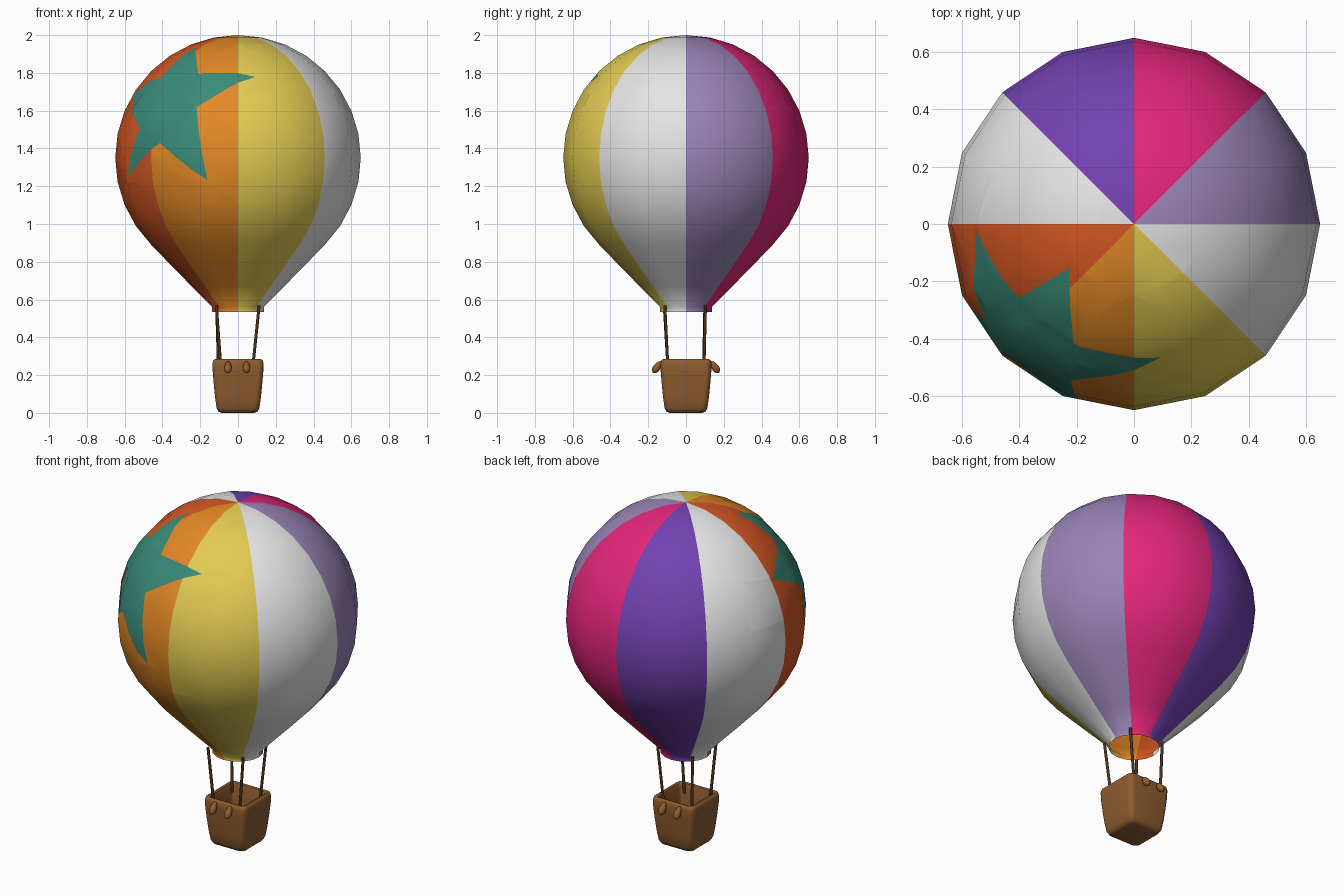
import bpy, bmesh, math
from mathutils import Vector

if "Cube" in bpy.data.objects:
    bpy.data.objects.remove(bpy.data.objects["Cube"])


def material(name, rgb):
    m = bpy.data.materials.new(name)
    m.diffuse_color = (*rgb, 1)
    m.use_nodes = True
    m.node_tree.nodes["Principled BSDF"].inputs["Base Color"].default_value = m.diffuse_color
    return m


LAVENDER = material("lavender", (.32, .23, .47))
PINK = material("pink", (.77, .019, .20))
PURPLE = material("purple", (.17, .054, .44))
WHITE = material("white", (.78, .78, .78))
RED_ORANGE = material("red orange", (.67, .095, .017))
ORANGE = material("orange", (.77, .25, .019))
YELLOW = material("yellow", (.77, .60, .084))
TEAL = material("teal", (.042, .26, .19))
BROWN = material("wicker brown", (.27, .108, .029))
ROPE = material("rope brown", (.07, .036, .013))


def finish(bm, name, mats, angle=40):
    bmesh.ops.recalc_face_normals(bm, faces=bm.faces[:])
    me = bpy.data.meshes.new(name)
    bm.to_mesh(me)
    bm.free()
    ob = bpy.data.objects.new(name, me)
    bpy.context.collection.objects.link(ob)
    for m in mats:
        me.materials.append(m)
    bpy.ops.object.select_all(action='DESELECT')
    ob.select_set(True)
    bpy.context.view_layer.objects.active = ob
    bpy.ops.object.shade_smooth_by_angle(angle=math.radians(angle))
    return ob


def skin(bm, loops):
    """Join equal-length rings of points with quads."""
    rings = [[bm.verts.new(p) for p in loop] for loop in loops]
    n = len(rings[0])
    for a, b in zip(rings, rings[1:]):
        for i in range(n):
            j = (i + 1) % n
            bm.faces.new((a[i], a[j], b[j], b[i]))
    return rings


# Envelope: sphere above, 45 degree cone below, open mouth
R, CZ, SEG = .65, 1.35, 16
profile = [(.137, .535), (.137, .56), (.245, .67), (.353, .78)]
for k in range(-4, 8):
    a = math.radians(11.25 * k)
    profile.append((R * math.cos(a), CZ + R * math.sin(a)))
bm = bmesh.new()
rings = skin(bm, [[(r * math.cos(math.tau * i / SEG), r * math.sin(math.tau * i / SEG), z)
                   for i in range(SEG)] for r, z in profile])
tip = bm.verts.new((0, 0, CZ + R))
for i in range(SEG):
    bm.faces.new((rings[-1][i], rings[-1][(i + 1) % SEG], tip))

# Star corners, tips and notches alternating around the outline
centre = Vector((0, 0, CZ))
star = [Vector(p) - centre for p in (
    (-.225, -.153, 1.942), (-.21, -.42, 1.794), (.092, -.47, 1.782), (-.22, -.55, 1.62),
    (-.165, -.62, 1.23), (-.42, -.49, 1.43), (-.59, -.26, 1.25), (-.535, -.34, 1.51),
    (-.555, -.025, 1.688), (-.405, -.26, 1.78))]
axis = sum((p.normalized() for p in star), Vector()).normalized()
edges = list(zip(star, star[1:] + star[:1]))

# Cut the star outline into the envelope
for p, q in edges:
    near = [f for f in bm.faces if (f.calc_center_median() - centre).normalized().dot(axis) > .5]
    geom = set(near)
    for f in near:
        geom.update(f.edges)
        geom.update(f.verts)
    bmesh.ops.bisect_plane(bm, geom=list(geom), dist=1e-5, plane_co=centre,
                           plane_no=p.cross(q).normalized())


def in_star(d):
    if d.dot(axis) <= 0:
        return False
    for p, q in edges:
        s = 1 if axis.dot(p.cross(q)) > 0 else -1
        if all(s * d.dot(u.cross(v)) >= 0 for u, v in ((axis, p), (p, q), (q, axis))):
            return True
    return False


# Eight gores by compass direction, plus the star
for f in bm.faces:
    c = f.calc_center_median()
    f.material_index = int((math.atan2(c.y, c.x) % math.tau) / (math.pi / 4)) % 8
    if in_star(c - centre):
        f.material_index = 8
finish(bm, "envelope", [LAVENDER, PINK, PURPLE, WHITE, RED_ORANGE, ORANGE, YELLOW, WHITE, TEAL], 60)


# Basket: rounded square lofted up the outside, over the rim and down the inside
def rounded_square(h, z, r):
    pts = []
    for k, (sx, sy) in enumerate(((1, 1), (-1, 1), (-1, -1), (1, -1))):
        for i in range(6):
            a = math.pi / 2 * (k + i / 5)
            pts.append((sx * (h - r) + r * math.cos(a), sy * (h - r) + r * math.sin(a), z))
    return pts


bm = bmesh.new()
loops = skin(bm, [rounded_square(h, z, r) for h, z, r in (
    (.085, 0, .03), (.103, .006, .03), (.113, .025, .03), (.121, .08, .03), (.128, .15, .03),
    (.134, .22, .03), (.135, .262, .03), (.131, .278, .028), (.122, .284, .024),
    (.111, .28, .02), (.106, .265, .02), (.102, .15, .02), (.093, .04, .02))])
bm.faces.new(loops[0])
bm.faces.new(loops[-1])
finish(bm, "basket", [BROWN], 50)

# Ropes from basket corners to the mouth
for i, (low, high) in enumerate((
        ((-.09, -.095), (-.115, -.115)), ((-.103, .093), (-.113, .1)),
        ((.077, -.095), (.112, -.112)), ((.077, .095), (.112, .103)))):
    a, b = Vector((*low, .23)), Vector((*high, .568))
    bm = bmesh.new()
    bmesh.ops.create_cone(bm, cap_ends=True, segments=8, radius1=.008, radius2=.008,
                          depth=(b - a).length)
    ob = finish(bm, "rope_%d" % (i + 1), [ROPE], 50)
    ob.location = (a + b) / 2
    ob.rotation_euler = (b - a).to_track_quat('Z', 'Y').to_euler()

# Teardrop sandbags hung on the front and back
for s, side in ((-1, "front"), (1, "back")):
    for x in (-.053, .045):
        bm = bmesh.new()
        bmesh.ops.create_uvsphere(bm, u_segments=14, v_segments=10, radius=1)
        for v in bm.verts:
            w = .019 * (1 - .25 * v.co.z)
            v.co = (v.co.x * w, v.co.y * w, v.co.z * .037)
        ob = finish(bm, "sandbag_%s_%s" % (side, "left" if x < 0 else "right"), [BROWN], 60)
        ob.location = (x, s * .153, .243)
        ob.rotation_euler.x = s * .6
